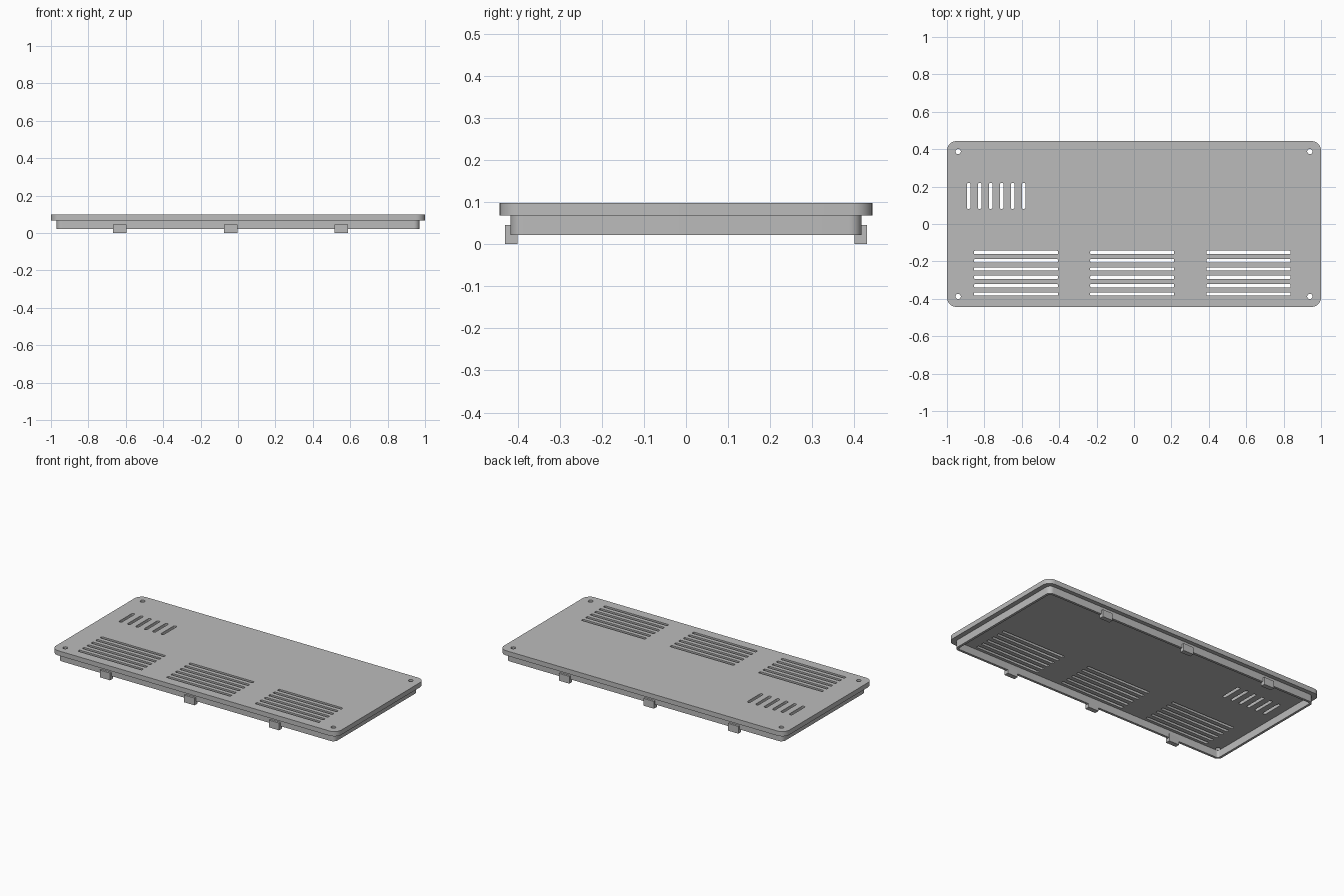
import bpy
import math

cube = bpy.data.objects.get("Cube")
if cube:
    bpy.data.objects.remove(cube, do_unlink=True)

grey = bpy.data.materials.new("grey plastic")
grey.use_nodes = True
colour = (0.5, 0.5, 0.5, 1)
grey.diffuse_color = colour
grey.node_tree.nodes["Principled BSDF"].inputs["Base Color"].default_value = colour


def rounded_rect(cx, cy, hx, hy, r, steps=8):
    """Outline of a rectangle with rounded corners, given its half sizes."""
    points = []
    for quarter, (sx, sy) in enumerate(((1, 1), (-1, 1), (-1, -1), (1, -1))):
        for i in range(steps + 1):
            a = (quarter + i / steps) * math.pi / 2
            points.append((cx + sx * (hx - r) + r * math.cos(a),
                           cy + sy * (hy - r) + r * math.sin(a)))
    return points


def circle(cx, cy, r, n=24):
    return [(cx + r * math.cos(i * math.tau / n), cy + r * math.sin(i * math.tau / n))
            for i in range(n)]


def extrude(name, outlines, z0, z1):
    """Solid from a filled outline; further outlines inside it become holes."""
    curve = bpy.data.curves.new(name, "CURVE")
    curve.dimensions = "2D"
    curve.fill_mode = "BOTH"
    curve.extrude = (z1 - z0) / 2
    for outline in outlines:
        spline = curve.splines.new("POLY")
        spline.points.add(len(outline) - 1)
        for p, (x, y) in zip(spline.points, outline):
            p.co = (x, y, 0, 1)
        spline.use_cyclic_u = True
    curve.materials.append(grey)
    obj = bpy.data.objects.new(name, curve)
    obj.location.z = (z0 + z1) / 2
    bpy.context.collection.objects.link(obj)
    bpy.ops.object.select_all(action="DESELECT")
    obj.select_set(True)
    bpy.context.view_layer.objects.active = obj
    bpy.ops.object.convert(target="MESH")
    bpy.ops.object.shade_smooth_by_angle(angle=math.radians(30))
    return obj


# Cover plate with screw holes, long vents and short vents
holes = [circle(sx * 0.94, sy * 0.387, 0.014) for sx in (-1, 1) for sy in (-1, 1)]
for cx in (-0.631, -0.01, 0.612):
    for row in range(6):
        holes.append(rounded_rect(cx, -0.152 - row * 0.0444, 0.224, 0.009, 0.004, 3))
for col in range(6):
    holes.append(rounded_rect(-0.884 + col * 0.0588, 0.15, 0.01, 0.07, 0.009, 4))
extrude("cover_plate", [rounded_rect(0, 0, 1, 0.443, 0.05)] + holes, 0.068, 0.098)

# Thin wall under the plate
extrude("rim_wall", [rounded_rect(0, 0, 0.97, 0.417, 0.03),
                     rounded_rect(0, 0, 0.955, 0.402, 0.015)], 0.022, 0.069)

# Snap clips along the front and back walls
for side, sy in (("front", -1), ("back", 1)):
    for place, cx in (("right", -0.632), ("middle", -0.04), ("left", 0.553)):
        x0, x1 = cx - 0.036, cx + 0.036
        y0, y1 = sorted((sy * 0.401, sy * 0.43))
        extrude(f"{side}_{place}_clip", [[(x0, y0), (x1, y0), (x1, y1), (x0, y1)]], 0, 0.046)
